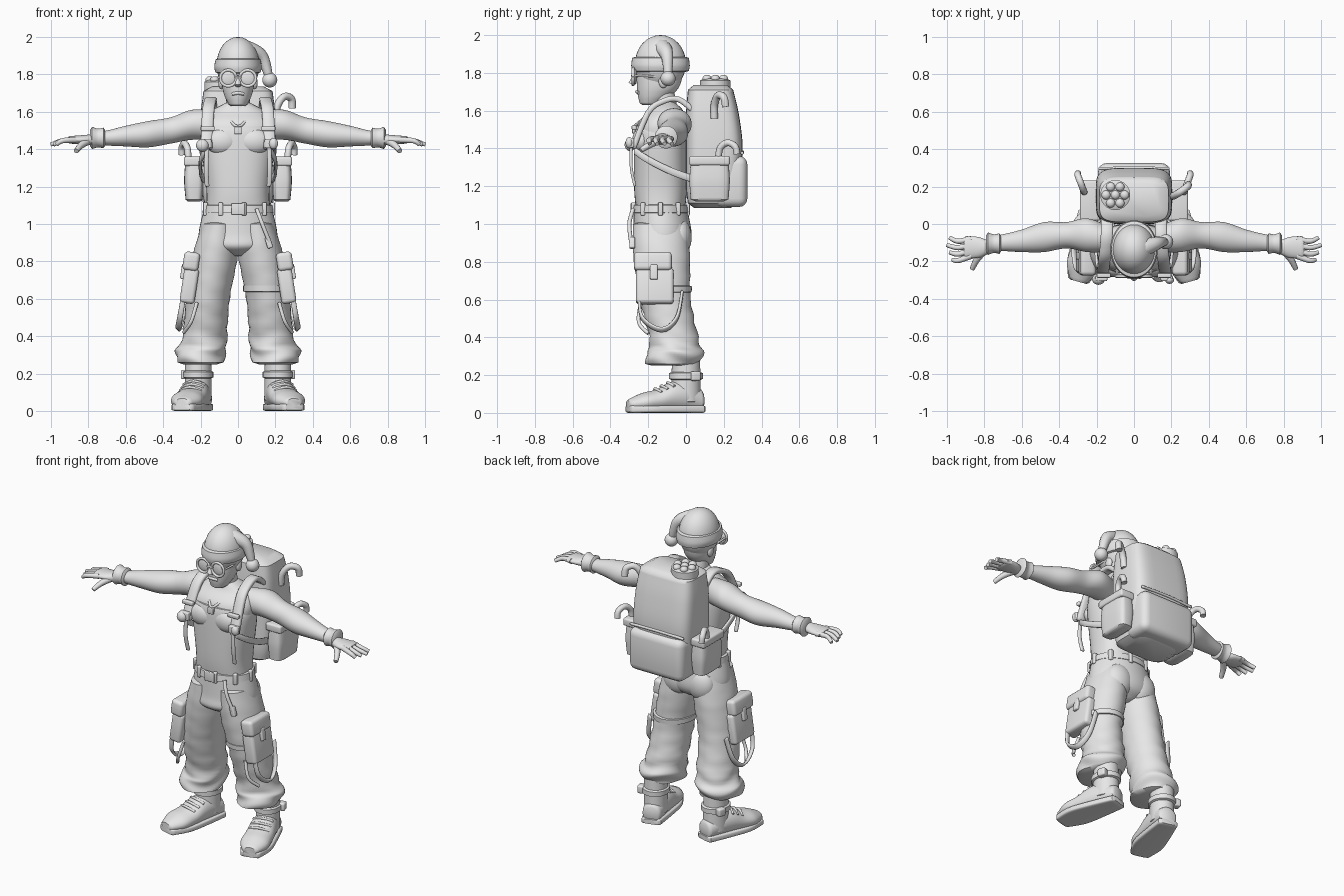
import bpy, bmesh, math
from mathutils import Matrix, Vector

if "Cube" in bpy.data.objects:
    bpy.data.objects.remove(bpy.data.objects["Cube"])

grey = bpy.data.materials.new("plain_grey")
grey.use_nodes = True
grey.diffuse_color = (.8, .8, .8, 1)
grey.node_tree.nodes["Principled BSDF"].inputs["Base Color"].default_value = grey.diffuse_color


def finish(name, data):
    """Link the data as an object, turn it into a mesh and smooth it."""
    obj = bpy.data.objects.new(name, data)
    bpy.context.collection.objects.link(obj)
    bpy.ops.object.select_all(action='DESELECT')
    obj.select_set(True)
    bpy.context.view_layer.objects.active = obj
    if obj.type == 'CURVE':
        bpy.ops.object.convert(target='MESH')
        obj = bpy.context.object
    obj.data.materials.clear()
    obj.data.materials.append(grey)
    bpy.ops.object.shade_smooth_by_angle(angle=math.radians(45))
    return obj


def from_bmesh(name, bm):
    bmesh.ops.recalc_face_normals(bm, faces=bm.faces)
    mesh = bpy.data.meshes.new(name)
    bm.to_mesh(mesh)
    bm.free()
    return finish(name, mesh)


def spline(points, steps=6):
    """Smooth list of vectors through the control points."""
    pts = [Vector(p) for p in points]
    pts = [pts[0]] + pts + [pts[-1]]
    out = []
    for before, start, end, after in zip(pts, pts[1:], pts[2:], pts[3:]):
        leave, arrive = (end - before) / 2, (after - start) / 2
        for i in range(steps):
            t = i / steps
            bend = (end - start) * (3 - 2 * t) * t * t
            out.append(start + bend + leave * t * (1 - t) ** 2 - arrive * t * t * (1 - t))
    return out + [pts[-1]]


def loft(name, rings, centre, axis='z', power=2, fold=0, cap=.01, segments=40):
    """Skin rings of (position, radius a, radius b, shift b, shift a), with rounded ends."""
    rings = [Vector(tuple(ring) + (0,) * (5 - len(ring))) for ring in rings]
    way = math.copysign(cap, rings[-1][0] - rings[0][0])
    rows = spline(rings)
    for end, sign in ((rings[0], -way), (rings[-1], way)):
        tip = end.copy()
        tip[0] += sign
        tip[1] *= .75
        tip[2] *= .75
        rows.insert(0 if end is rings[0] else len(rows), tip)
    bm = bmesh.new()
    loops = []
    for position, radius_a, radius_b, shift_b, shift_a in rows:
        loop = []
        for i in range(segments):
            turn = math.tau * i / segments
            c, s = math.cos(turn), math.sin(turn)
            crease = 1 + fold * math.sin(60 * position + 2 * math.sin(2 * turn) + turn) * (1 - position)
            a = centre[0] + shift_a + crease * radius_a * math.copysign(abs(c) ** (2 / power), c)
            b = centre[1] + shift_b + crease * radius_b * math.copysign(abs(s) ** (2 / power), s)
            place = {'x': (position, a, b), 'y': (a, position, b), 'z': (a, b, position)}[axis]
            loop.append(bm.verts.new(place))
        loops.append(loop)
    for low, high in zip(loops, loops[1:]):
        for i in range(segments):
            bm.faces.new((low[i - 1], low[i], high[i], high[i - 1]))
    bm.faces.new(loops[0])
    bm.faces.new(loops[-1])
    return from_bmesh(name, bm)


def tube(name, points, radius, taper=1):
    curve = bpy.data.curves.new(name, 'CURVE')
    curve.dimensions = '3D'
    curve.bevel_depth = radius
    curve.bevel_resolution = 3
    curve.use_fill_caps = True
    path = spline(points)
    line = curve.splines.new('POLY')
    line.points.add(len(path) - 1)
    for i, (point, place) in enumerate(zip(line.points, path)):
        point.co = (*place, 1)
        point.radius = 1 + (taper - 1) * i / (len(path) - 1)
    return finish(name, curve)


def strap(name, points, across, thick=.015):
    """Flat band along a path; across is its half width as a vector."""
    bm = bmesh.new()
    half = Vector(across)
    rows = [(bm.verts.new(p - half), bm.verts.new(p + half)) for p in spline(points)]
    for here, there in zip(rows, rows[1:]):
        bm.faces.new((here[0], here[1], there[1], there[0]))
    obj = from_bmesh(name, bm)
    solid = obj.modifiers.new("thickness", 'SOLIDIFY')
    solid.thickness, solid.offset = thick, 0
    obj.modifiers.new("soft_edge", 'BEVEL').width = thick / 4
    return obj


def box(name, place, size, tilt=0):
    bm = bmesh.new()
    bmesh.ops.create_cube(bm, size=1)
    bmesh.ops.scale(bm, vec=size, verts=bm.verts)
    bmesh.ops.bevel(bm, geom=bm.edges[:], offset=min(size) / 4, segments=4, profile=.5, affect='EDGES')
    obj = from_bmesh(name, bm)
    obj.matrix_basis = Matrix.Translation(place) @ Matrix.Rotation(tilt, 4, 'Y')
    return obj


def ball(name, place, scale):
    bm = bmesh.new()
    bmesh.ops.create_uvsphere(bm, u_segments=32, v_segments=16, radius=1)
    bmesh.ops.scale(bm, vec=scale, verts=bm.verts)
    obj = from_bmesh(name, bm)
    obj.location = place
    return obj


def pair(*parts):
    """Mirror left-hand parts to the right-hand side."""
    for obj in parts:
        obj.data.transform(obj.matrix_basis)
        obj.matrix_basis = Matrix()
        obj.modifiers.new("other_side", 'MIRROR').use_mirror_merge = False


def circle(count, radius):
    return [(radius * math.cos(math.tau * i / count), radius * math.sin(math.tau * i / count)) for i in range(count)]


# Torso, vest, hips and belt
trunk = (0, -.135)
loft("torso", [(1.1, .16, .13), (1.2, .16, .13), (1.45, .195, .13), (1.54, .195, .125, .01),
               (1.6, .15, .09, .03), (1.64, .08, .06, .02)], trunk, power=2.4)
loft("vest", [(1.08, .17, .13), (1.2, .17, .14), (1.45, .2, .14), (1.52, .18, .13)], trunk, power=2.4)
loft("hips", [(.84, .08, .1), (.88, .19, .15), (.95, .21, .155, .01), (1.09, .18, .14)], trunk)
loft("belt", [(1.06, .19, .15), (1.1, .185, .145)], trunk)
pair(ball("chest_muscles", (.085, -.235, 1.44), (.09, .05, .07)),
     ball("seat_muscles", (.085, -.035, .93), (.09, .065, .1)))
box("belt_buckle", (0, -.285, 1.08), (.07, .02, .06))
for x, y in circle(9, 1):
    box("belt_loop", (.185 * x, trunk[1] + .145 * y, 1.08), (.025, .025, .07))
tube("belt_tail", [(.1, -.28, 1.08), (.13, -.3, 1), (.17, -.29, .9)], .011)
box("belt_tail_end", (.165, -.285, .9), (.03, .03, .06), -.3)
tube("necklace", [(-.09, -.15, 1.62), (0, -.27, 1.52), (.09, -.15, 1.62)], .008)
box("pendant", (0, -.275, 1.5), (.04, .02, .04))

# Head and face
loft("neck", [(1.58, .08, .07), (1.64, .065, .065, .02), (1.74, .06, .06)], trunk)
loft("head", [(1.64, .05, .06, -.05), (1.68, .07, .09, -.03), (1.74, .085, .115, -.01), (1.86, .09, .13)], trunk)
tube("nose", [(0, -.265, 1.79), (0, -.29, 1.74)], .012, 1.4)
tube("lips", [(-.03, -.25, 1.695), (0, -.26, 1.7), (.03, -.25, 1.695)], .009)
tube("glasses_bridge", [(-.02, -.285, 1.785), (.02, -.285, 1.785)], .006)
rim = [(.052 + x, -.28, 1.78 + z) for x, z in circle(16, .043)]
pair(ball("ears", (.09, -.12, 1.755), (.015, .025, .035)),
     ball("lenses", (.052, -.27, 1.78), (.042, .012, .042)),
     tube("glasses_rims", rim + rim[:1], .008),
     tube("glasses_arms", [(.09, -.27, 1.785), (.095, -.12, 1.78)], .006))

# Hat with hanging tip
ball("hat_crown", (0, -.135, 1.85), (.115, .135, .15))
loft("hat_band", [(1.81, .12, .15), (1.84, .127, .155), (1.88, .12, .15)], trunk)
tube("hat_tail", [(.01, -.14, 1.93), (.07, -.12, 1.925), (.13, -.1, 1.89), (.165, -.095, 1.79)], .06, .35)
ball("hat_pompom", (.17, -.095, 1.77), (.04, .04, .04))

# Arms, cuffs and hands
shoulder = (-.08, 1.48)
pair(loft("arms", [(.14, .07, .08, .05), (.25, .09, .08, .05, .02), (.36, .07, .07, .02, .02),
                   (.48, .08, .07, 0, .01), (.6, .06, .055, -.01, -.01), (.7, .045, .04, -.02, -.02),
                   (.78, .04, .03, -.02, -.03)], shoulder, 'x'),
     loft("wrist_bands", [(.72, .055, .055), (.75, .05, .05), (.78, .06, .06)], (-.105, 1.46), 'x'),
     loft("palms", [(.78, .035, .03), (.83, .055, .025), (.9, .06, .02)], (-.125, 1.45), 'x'),
     tube("thumbs", [(.8, -.14, 1.445), (.84, -.19, 1.42), (.865, -.24, 1.39)], .022, .6))
for i in range(4):
    knuckle = -.08 - i * .03
    reach = 1 - abs(i - 1) * .015
    pair(tube("fingers", [(.87, knuckle, 1.45), (.94, knuckle * 1.15, 1.445),
                          (reach, knuckle * 1.3 + .03, 1.425)], .017, .65))

# Baggy trouser legs with folds
pair(loft("trouser_legs", [(.26, .12, .14, .04, .05), (.32, .135, .15, .05, .05), (.38, .12, .13, .05, .03),
                           (.6, .115, .135, 0, .01), (.84, .12, .15, -.02, -.03), (1, .09, .14, -.03, -.05)],
          (.15, -.11), fold=.075, segments=48))

# Cargo pockets with hanging loops
pair(box("cargo_pockets", (.26, -.165, .67), (.08, .2, .19), -.15),
     box("cargo_flaps", (.25, -.175, .8), (.085, .2, .1), -.15),
     box("flap_tabs", (.29, -.17, .745), (.03, .04, .08), -.15),
     strap("pocket_loops", [(.29, -.25, .62), (.31, -.23, .5), (.32, -.13, .44), (.3, -.05, .5), (.27, -.02, .64)],
           (.012, 0, .012)),
     tube("knee_cords", [(.22, -.24, .58), (.25, -.25, .48), (.29, -.2, .42)], .01))
loft("thigh_strap", [(.64, .125, .145), (.67, .125, .147)], (.153, -.115))

# Boots, built pointing forward and then turned outward
ankle = (0, 0)
boots = [loft("boots", [(.08, .055, .06), (0, .07, .08, .02), (-.08, .08, .08, .02), (-.16, .085, .06),
                        (-.24, .085, .05, -.01), (-.31, .05, .03, -.02)], (0, .065), 'y'),
         loft("soles", [(.085, .06, .02), (-.06, .08, .02), (-.2, .09, .02), (-.31, .06, .02)], (0, .02), 'y', 5),
         loft("boot_shafts", [(.06, .07, .08), (.28, .07, .075)], ankle),
         loft("ankle_straps", [(.18, .08, .09), (.21, .08, .09)], ankle),
         box("ankle_buckles", (.08, .03, .195), (.04, .05, .05))]
for i in range(3):
    y, z = -.1 - i * .035, .16 - i * .016
    boots.append(tube("laces", [(-.06, y + .02, z - .02), (0, y, z), (.06, y + .02, z - .02)], .008))
for obj in boots:
    obj.matrix_basis = Matrix.Translation((.213, 0, 0)) @ Matrix.Rotation(.27, 4, 'Z') @ obj.matrix_basis
pair(*boots)

# Shoulder harness
pair(strap("shoulder_straps", [(.145, .04, 1.6), (.145, -.04, 1.66), (.15, -.12, 1.65), (.16, -.2, 1.59),
                               (.17, -.28, 1.4)], (.032, 0, 0), .03),
     strap("side_straps", [(.175, -.275, 1.39), (.2, -.2, 1.34), (.2, -.08, 1.28), (.185, .03, 1.24)], (0, 0, .02)),
     strap("strap_ends", [(.165, -.29, 1.42), (.17, -.29, 1.3), (.165, -.27, 1.2)], (.012, 0, 0)),
     box("strap_buckles", (.175, -.29, 1.43), (.065, .03, .05)),
     box("strap_sliders", (.162, -.275, 1.51), (.075, .025, .025)))
ball("strap_bell", (-.19, -.295, 1.42), (.034, .03, .034))
ball("strap_bead", (.19, -.3, 1.43), (.024, .02, .03))

# Backpack with pockets and hooks
loft("pack_body", [(1.11, .18, .13), (1.2, .195, .14), (1.4, .205, .15, .01), (1.58, .2, .14),
                   (1.71, .185, .12, -.01)], (0, .14), power=4.5, cap=.025)
box("pack_lower_pocket", (0, .235, 1.225), (.385, .18, .27))
strap("pack_seam", [(-.19, .297, 1.375), (0, .3, 1.38), (.19, .297, 1.375)], (0, 0, .008))
tube("pack_hook", [(.2, .15, 1.56), (.21, .15, 1.63), (.245, .17, 1.68), (.285, .2, 1.67), (.29, .21, 1.62)], .02)
pair(loft("side_pockets", [(1.13, .045, .1), (1.23, .053, .107), (1.33, .047, .1)], (.235, .125), power=4),
     box("side_pocket_lids", (.235, .125, 1.335), (.11, .215, .05)),
     tube("side_hooks", [(.265, .17, 1.33), (.27, .18, 1.4), (.285, .22, 1.43), (.3, .26, 1.41), (.3, .27, 1.37)], .018))

# Canister on top of the pack
canister = (-.1, .155)
loft("canister", [(1.7, .08, .08), (1.76, .08, .08)], canister)
for x, y in [(0, 0)] + circle(6, .05):
    ball("canister_knob", (canister[0] + x, canister[1] + y, 1.77), (.024, .024, .02))
